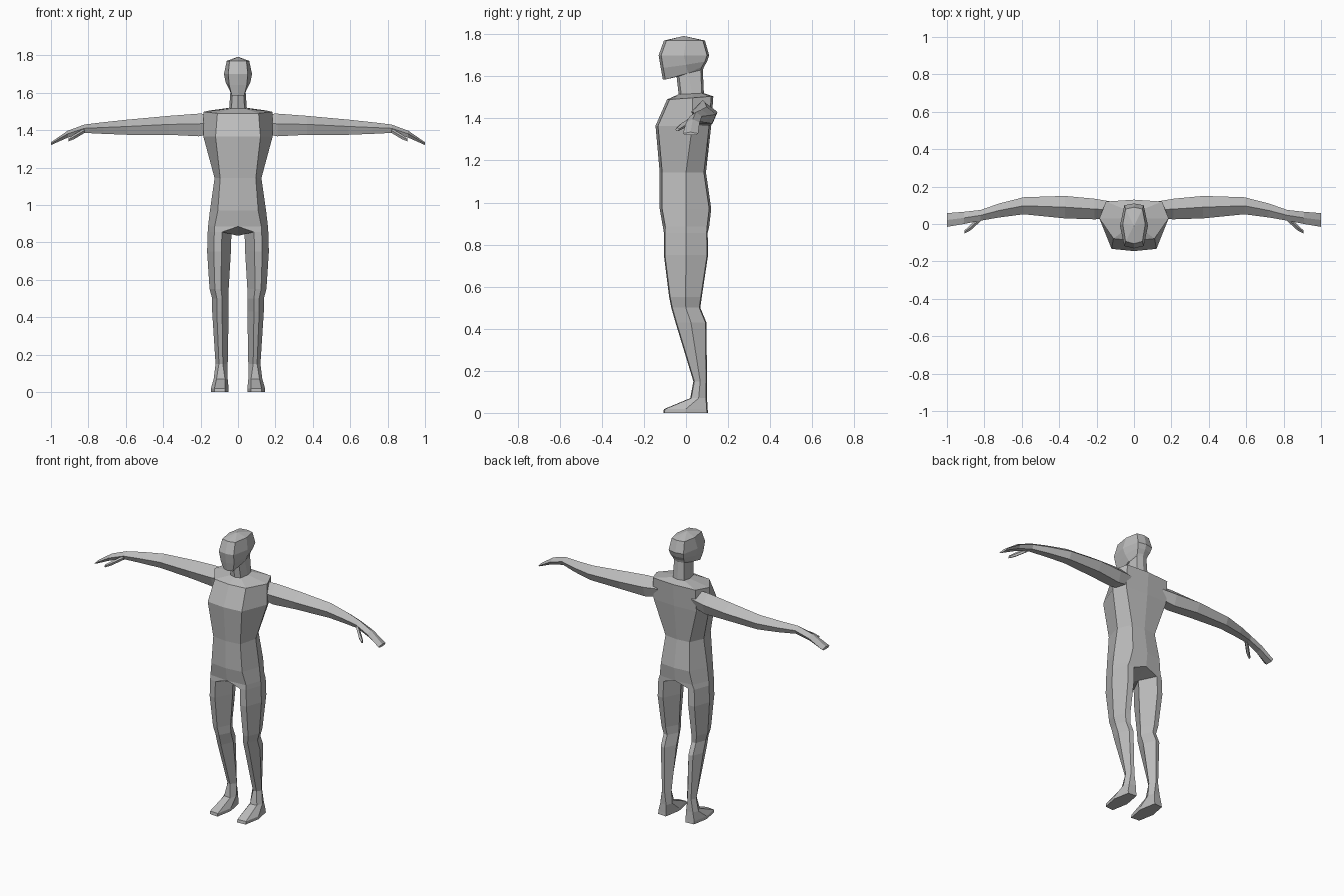
import bpy
import bmesh

cube = bpy.data.objects.get("Cube")
if cube:
    bpy.data.objects.remove(cube, do_unlink=True)

# One plain grey for the whole figure
grey = bpy.data.materials.new("plain grey")
grey.use_nodes = True
colour = (0.5, 0.5, 0.5, 1)
grey.diffuse_color = colour
shader = next(n for n in grey.node_tree.nodes if n.type == 'BSDF_PRINCIPLED')
shader.inputs["Base Color"].default_value = colour


def bridge(bm, upper, lower, closed):
    """Join two rows of vertices with a strip of quads."""
    count = len(upper)
    for i in range(count if closed else count - 1):
        j = (i + 1) % count
        bm.faces.new((upper[i], upper[j], lower[j], lower[i]))


def loft(bm, rows, closed=True):
    """Bridge each row of vertices to the following one."""
    for upper, lower in zip(rows, rows[1:]):
        bridge(bm, upper, lower, closed)


def add_row(bm, points):
    return [bm.verts.new(p) for p in points]


def finish(bm, name):
    """Mirror the left half to the right and make a flat shaded object."""
    bmesh.ops.mirror(bm, geom=bm.verts[:] + bm.edges[:] + bm.faces[:],
                     axis='X', merge_dist=0.0005)
    bmesh.ops.remove_doubles(bm, verts=bm.verts[:], dist=0.0005)
    bmesh.ops.recalc_face_normals(bm, faces=bm.faces[:])
    mesh = bpy.data.meshes.new(name)
    bm.to_mesh(mesh)
    bm.free()
    mesh.materials.append(grey)
    obj = bpy.data.objects.new(name, mesh)
    bpy.context.collection.objects.link(obj)
    return obj


def trunk_points(z, lift, front, back, front_x, side_x, side_y, back_x):
    """Half of a trunk section, from front centre round to back centre."""
    return [(0, front, z),
            (front_x, front + 0.012, z),
            (side_x, side_y, z + lift / 2),
            (back_x, back - 0.01, z + lift),
            (0, back, z + lift)]


def leg_points(z, inner, outer, front, back, near=0.4, far=0.72):
    """Six sided leg section, in the same order as the trunk section."""
    width = outer - inner
    near_x, far_x = inner + near * width, inner + far * width
    middle = (front + back) / 2
    return [(near_x, front, z),
            (far_x, front + 0.005, z),
            (outer, middle, z),
            (far_x, back - 0.005, z),
            (near_x, back, z),
            (inner, middle, z)]


def arm_points(x, bottom, top, front, back):
    """Five sided arm section with a ridge along the top."""
    depth = back - front
    shoulder = bottom + 0.55 * (top - bottom)
    return [(x, front + 0.5 * depth, top),
            (x, front, shoulder),
            (x, front + 0.2 * depth, bottom),
            (x, back - 0.2 * depth, bottom),
            (x, back, shoulder)]


# Head, neck and trunk sections, crown to crotch
trunk_sections = [
    (1.77, 0, -0.105, 0.09, 0.045, 0.06, 0, 0.045),
    (1.7, 0, -0.13, 0.11, 0.052, 0.075, -0.01, 0.052),
    (1.64, 0.03, -0.12, 0.1, 0.047, 0.066, 0, 0.046),
    (1.585, 0.06, -0.11, 0.085, 0.033, 0.046, 0.01, 0.038),
    (1.6, 0.03, -0.045, 0.08, 0.03, 0.04, 0.01, 0.035),
    (1.515, 0.005, -0.035, 0.085, 0.035, 0.047, 0.03, 0.04),
    (1.49, 0.015, -0.09, 0.13, 0.11, 0.185, 0.03, 0.15),
    (1.365, 0, -0.145, 0.12, 0.12, 0.185, 0.03, 0.15),
    (1.143, 0, -0.125, 0.095, 0.095, 0.125, 0, 0.085),
    (0.97, 0, -0.125, 0.12, 0.108, 0.15, 0, 0.1),
    (0.885, 0, -0.11, 0.11, 0.125, 0.16, 0, 0.115),
]

# Leg sections, thigh to ankle
leg_sections = [
    (0.855, 0.035, 0.162, -0.105, 0.103),
    (0.75, 0.038, 0.165, -0.105, 0.105),
    (0.55, 0.05, 0.152, -0.08, 0.075),
    (0.5, 0.05, 0.138, -0.07, 0.068),
    (0.43, 0.05, 0.138, -0.05, 0.097),
    (0.15, 0.055, 0.12, 0.035, 0.1),
]

# Foot sections with a broader toe
foot_sections = [
    (0.07, 0.055, 0.13, 0.02, 0.1),
    (0.018, 0.05, 0.145, -0.105, 0.103),
    (0, 0.05, 0.145, -0.108, 0.105),
]

bm = bmesh.new()
trunk = [add_row(bm, trunk_points(*s)) for s in trunk_sections]
loft(bm, trunk, closed=False)

# Crown of the head
crown = bm.verts.new((0, -0.01, 1.792))
for a, b in zip(trunk[0], trunk[0][1:]):
    bm.faces.new((crown, a, b))

# Legs grow out of the last trunk row plus a crotch point
crotch = bm.verts.new((0, 0, 0.835))
legs = [trunk[-1] + [crotch]]
legs += [add_row(bm, leg_points(*s)) for s in leg_sections]
legs += [add_row(bm, leg_points(*s, near=0.2, far=0.8)) for s in foot_sections]
loft(bm, legs)
bm.faces.new(legs[-1])
finish(bm, "body")


def limb(name, sections):
    """Capped pair of limbs running out along x."""
    bm = bmesh.new()
    rows = [add_row(bm, arm_points(*s)) for s in sections]
    loft(bm, rows)
    bm.faces.new(rows[0])
    bm.faces.new(rows[-1])
    return finish(bm, name)


# Arms with mitten hands
limb("arms", [
    (0.12, 1.385, 1.485, 0.03, 0.12),
    (0.21, 1.367, 1.488, 0.025, 0.135),
    (0.37, 1.375, 1.476, 0.03, 0.15),
    (0.59, 1.375, 1.456, 0.052, 0.143),
    (0.72, 1.38, 1.442, 0.035, 0.11),
    (0.82, 1.385, 1.43, 0.018, 0.075),
    (0.91, 1.36, 1.397, 0, 0.065),
    (1, 1.32, 1.335, -0.015, 0.058),
])

# Thumbs
limb("thumbs", [
    (0.82, 1.385, 1.41, 0.015, 0.045),
    (0.875, 1.352, 1.378, -0.035, -0.005),
    (0.905, 1.34, 1.357, -0.05, -0.033),
])
